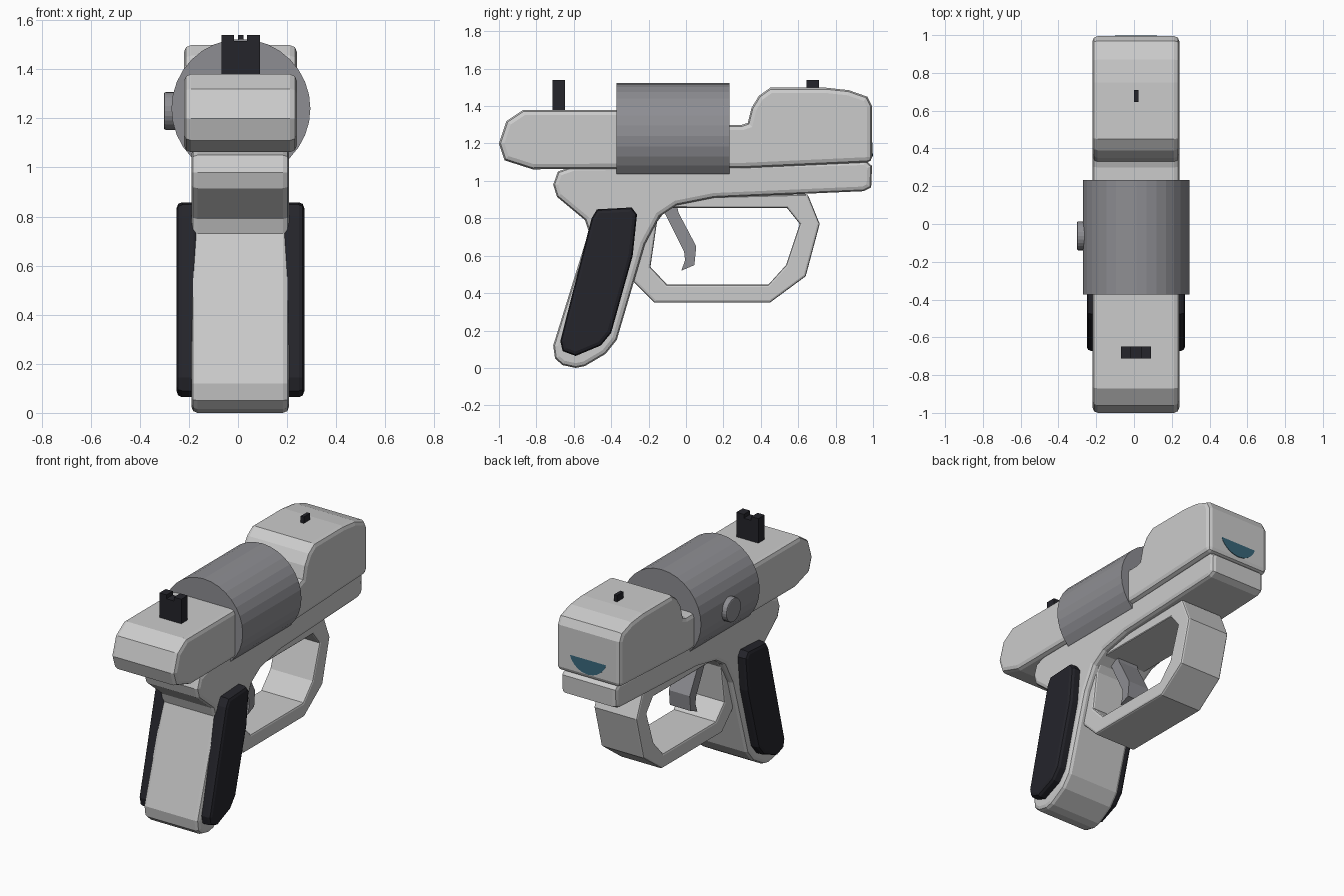
import bpy, bmesh, math
from mathutils import Matrix

if "Cube" in bpy.data.objects:
    bpy.data.objects.remove(bpy.data.objects["Cube"])

CX = 0.01  # body centre line


def material(name, rgb):
    m = bpy.data.materials.new(name)
    m.diffuse_color = (*rgb, 1)
    m.use_nodes = True
    m.node_tree.nodes["Principled BSDF"].inputs["Base Color"].default_value = m.diffuse_color
    return m


dark = material("dark_grip", (0.018, 0.018, 0.024))
steel = material("steel", (0.27, 0.27, 0.29))
blue = material("blue_lens", (0.04, 0.13, 0.19))


def finish(name, bm, mat=None, bevel=0.0):
    bmesh.ops.recalc_face_normals(bm, faces=bm.faces)
    me = bpy.data.meshes.new(name)
    bm.to_mesh(me)
    bm.free()
    ob = bpy.data.objects.new(name, me)
    bpy.context.collection.objects.link(ob)
    if mat:
        me.materials.append(mat)
    if bevel:
        b = ob.modifiers.new("bevel", 'BEVEL')
        b.width, b.segments = bevel, 2
        b.limit_method, b.angle_limit = 'ANGLE', math.radians(62)
        b.use_clamp_overlap = False
    return ob


def profile(name, pts, x0, x1, mat=None, bevel=0.0):
    """Extrude a (y, z) outline from x0 to x1."""
    bm = bmesh.new()
    face = bm.faces.new([bm.verts.new((x0, y, z)) for y, z in pts])
    ext = bmesh.ops.extrude_face_region(bm, geom=[face])
    verts = [g for g in ext["geom"] if isinstance(g, bmesh.types.BMVert)]
    bmesh.ops.translate(bm, verts=verts, vec=(x1 - x0, 0, 0))
    return finish(name, bm, mat, bevel)


def ring(name, outer, inner, x0, x1, bevel):
    """Extruded closed band between two (y, z) outlines."""
    bm = bmesh.new()
    rows = [[bm.verts.new((x, y, z)) for y, z in path]
            for path, x in ((outer, x0), (outer, x1), (inner, x1), (inner, x0))]
    n = len(outer)
    for k in range(4):
        a, b = rows[k], rows[(k + 1) % 4]
        for i in range(n):
            j = (i + 1) % n
            bm.faces.new((a[i], a[j], b[j], b[i]))
    return finish(name, bm, None, bevel)


def cylinder(name, r, depth, loc, axis, angle, sides, mat, bevel=0.0):
    bm = bmesh.new()
    mtx = Matrix.Translation(loc) @ Matrix.Rotation(math.radians(angle), 4, axis)
    bmesh.ops.create_cone(bm, cap_ends=True, segments=sides, radius1=r, radius2=r,
                          depth=depth, matrix=mtx)
    return finish(name, bm, mat, bevel)


# Upper body: rear block, low bridge inside the drum, raised muzzle block
profile("upper_body", [
    (-1, 1.2), (-0.97, 1.11), (-0.82, 1.062), (0.3, 1.068), (0.995, 1.1),
    (0.995, 1.4), (0.97, 1.45), (0.87, 1.485), (0.75, 1.498), (0.45, 1.498),
    (0.39, 1.455), (0.35, 1.39), (0.33, 1.31), (0.3, 1.3), (0.1, 1.3),
    (-0.2, 1.38), (-0.87, 1.38), (-0.96, 1.32)], -0.22, 0.24, bevel=0.028)

# Lower frame and grip
profile("frame_and_grip", [
    (-0.685, 1.05), (-0.71, 0.98), (-0.69, 0.915), (-0.54, 0.79), (-0.52, 0.73),
    (-0.71, 0.12), (-0.70, 0.05), (-0.66, 0.015), (-0.59, 0), (-0.54, 0.01),
    (-0.43, 0.075), (-0.37, 0.15), (-0.22, 0.66), (-0.14, 0.81), (-0.05, 0.87),
    (0.15, 0.91), (0.95, 0.945), (0.99, 0.965), (0.995, 1.08), (0.96, 1.11),
    (0.3, 1.09), (-0.6, 1.08)], -0.19, 0.208, bevel=0.025)

# Grip panels, one per side
panel = [(-0.476, 0.848), (-0.29, 0.858), (-0.262, 0.82), (-0.285, 0.6),
         (-0.40, 0.187), (-0.455, 0.12), (-0.59, 0.064), (-0.66, 0.09),
         (-0.672, 0.144), (-0.505, 0.8)]
for side, s in (("left", -1), ("right", 1)):
    profile("grip_panel_" + side, panel, CX + s * 0.17, CX + s * 0.26, dark, 0.022)

# Trigger guard
ring("trigger_guard",
     [(-0.29, 0.47), (-0.28, 0.8), (-0.15, 0.91), (0.65, 0.93), (0.715, 0.77),
      (0.64, 0.49), (0.45, 0.35), (-0.17, 0.35)],
     [(-0.19, 0.54), (-0.155, 0.78), (-0.10, 0.855), (0.54, 0.855), (0.608, 0.77),
      (0.535, 0.55), (0.44, 0.445), (-0.1, 0.445)], CX - 0.155, CX + 0.155, 0.012)

# Trigger
profile("trigger", [
    (-0.16, 0.88), (-0.05, 0.88), (-0.04, 0.83), (0.055, 0.65), (0.045, 0.55),
    (-0.025, 0.52), (-0.005, 0.575), (-0.01, 0.62), (-0.11, 0.82)],
    CX - 0.075, CX + 0.075, steel)

# Drum and side button
cylinder("drum", 0.283, 0.605, (0.012, -0.07, 1.24), 'X', 90, 32, steel)
cylinder("side_button", 0.077, 0.06, (-0.272, -0.063, 1.23), 'Y', 90, 24, steel, 0.008)

# Rear sight: notched plate
bm = bmesh.new()
notch = [(-0.068, 1.36), (0.09, 1.36), (0.09, 1.54), (0.037, 1.54), (0.037, 1.515),
         (-0.017, 1.515), (-0.017, 1.54), (-0.068, 1.54)]
face = bm.faces.new([bm.verts.new((x, -0.713, z)) for x, z in notch])
ext = bmesh.ops.extrude_face_region(bm, geom=[face])
bmesh.ops.translate(bm, vec=(0, 0.065, 0),
                    verts=[g for g in ext["geom"] if isinstance(g, bmesh.types.BMVert)])
finish("rear_sight", bm, dark)

# Front sight
profile("front_sight", [(0.645, 1.48), (0.71, 1.48), (0.71, 1.54), (0.645, 1.54)],
        0.0, 0.023, dark)

# Muzzle lens, barely emerging from the front face
cylinder("muzzle_lens", 0.14, 0.03, (CX, 0.978, 1.27), 'X', 92.5, 24, blue)
